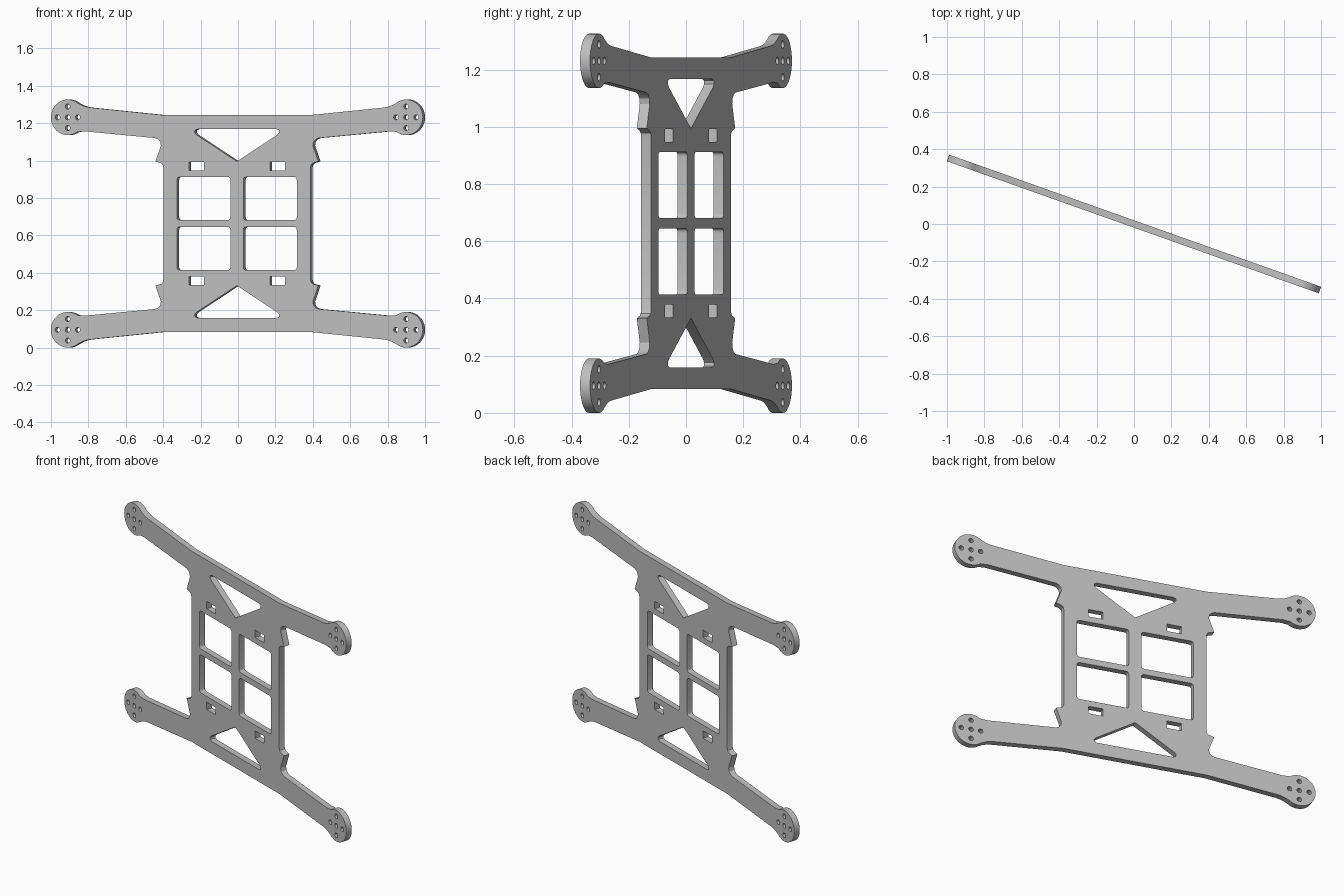
import bpy
from math import sin, cos, radians, pi
from mathutils import Vector

if "Cube" in bpy.data.objects:
    bpy.data.objects.remove(bpy.data.objects["Cube"])

THICK = 0.037      # plate thickness
MID_Z = 0.663      # height of the plate centre
TURN = radians(-19.55)
PAD = (0.96, 0.568)  # motor pad centre in one quadrant
PAD_R = 0.095


def arc(cx, cy, r, a0, a1, n):
    """Points along an arc, angles in degrees."""
    return [(cx + r * cos(radians(a0 + (a1 - a0) * i / n)),
             cy + r * sin(radians(a0 + (a1 - a0) * i / n))) for i in range(n + 1)]


def rounded(points, r, n=4):
    """Round every corner of a polygon with a short curve."""
    out = []
    for i, p in enumerate(points):
        p = Vector(p)
        a = (Vector(points[i - 1]) - p).normalized() * r + p
        b = (Vector(points[(i + 1) % len(points)]) - p).normalized() * r + p
        for k in range(n + 1):
            t = k / n
            out.append(tuple(a * (1 - t) ** 2 + p * 2 * t * (1 - t) + b * t * t))
    return out


def rect(x0, x1, y0, y1):
    return [(x0, y0), (x1, y0), (x1, y1), (x0, y1)]


# Quarter outline: top edge, arm, round pad, arm underside, side hook
quarter = [(0.419, 0.58), (0.833, 0.62), (0.855, 0.624), (0.877, 0.631)]
quarter += arc(*PAD, PAD_R, 128, -125, 36)
quarter += [(0.887, 0.491), (0.865, 0.493), (0.464, 0.457), (0.447, 0.450),
            (0.435, 0.437), (0.431, 0.417), (0.462, 0.332), (0.430, 0.323),
            (0.421, 0.315), (0.417, 0.30)]
right = quarter + [(x, -y) for x, y in reversed(quarter)]
loops = [right + [(-x, y) for x, y in reversed(right)]]

# Openings, repeated in all four quadrants
for sx in (-1, 1):
    for sy in (-1, 1):
        holes = [rounded(rect(0.037, 0.34, 0.018, 0.249), 0.016),   # window
                 rect(0.187, 0.272, 0.284, 0.329)]                  # strap slot
        for dx, dy in ((0, 0), (1, 0), (-1, 0), (0, 1), (0, -1)):   # screw holes
            holes.append(arc(PAD[0] + dx * 0.057, PAD[1] + dy * 0.0575,
                             0.0135, 0, 345, 23))
        loops += [[(sx * x, sy * y) for x, y in h] for h in holes]

# Triangular cut-outs at top and bottom
for s in (-1, 1):
    tri = [(0, 0.332), (0.23, 0.475), (0.24, 0.487), (0.238, 0.499), (0.222, 0.505),
           (-0.222, 0.505), (-0.238, 0.499), (-0.24, 0.487), (-0.23, 0.475)]
    loops.append([(x, s * y) for x, y in tri])

# Flat curve with holes, extruded into the plate
curve = bpy.data.curves.new("frame_plate", 'CURVE')
curve.dimensions = '2D'
curve.fill_mode = 'BOTH'
curve.extrude = THICK / 2
for pts in loops:
    sp = curve.splines.new('POLY')
    sp.points.add(len(pts) - 1)
    for pt, (x, y) in zip(sp.points, pts):
        pt.co = (x, y, 0, 1)
    sp.use_cyclic_u = True

plate = bpy.data.objects.new("frame_plate", curve)
bpy.context.collection.objects.link(plate)
plate.location = (0, 0, MID_Z)
plate.rotation_euler = (pi / 2, 0, TURN)
bpy.context.view_layer.objects.active = plate
plate.select_set(True)
bpy.ops.object.convert(target='MESH')
plate = bpy.context.object

# Weld the rims and shade the round walls smoothly
bpy.ops.object.mode_set(mode='EDIT')
bpy.ops.mesh.select_all(action='SELECT')
bpy.ops.mesh.remove_doubles(threshold=0.0001)
bpy.ops.mesh.normals_make_consistent(inside=False)
bpy.ops.object.mode_set(mode='OBJECT')
bpy.ops.object.shade_smooth_by_angle(angle=radians(30))

grey = bpy.data.materials.new("light_grey")
grey.diffuse_color = (0.52, 0.52, 0.52, 1)
grey.use_nodes = True
grey.node_tree.nodes["Principled BSDF"].inputs["Base Color"].default_value = grey.diffuse_color
plate.data.materials.clear()
plate.data.materials.append(grey)
